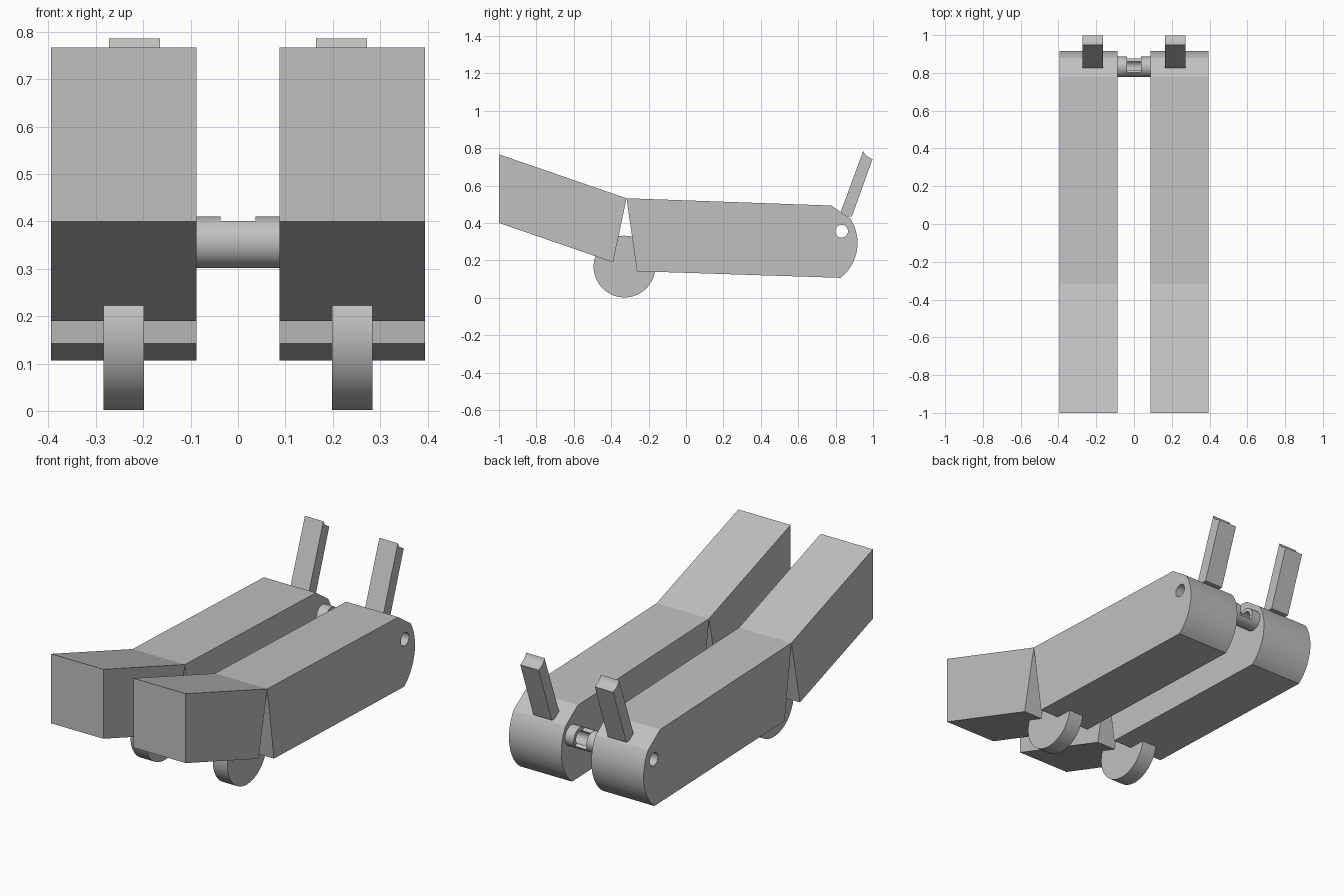
import bpy, bmesh
from math import sin, cos, radians, pi
from mathutils import Vector

cube = bpy.data.objects.get("Cube")
if cube:
    bpy.data.objects.remove(cube, do_unlink=True)

grey = bpy.data.materials.new("plain grey")
grey.use_nodes = True
COLOUR = (0.53, 0.53, 0.53, 1)
grey.diffuse_color = COLOUR
grey.node_tree.nodes["Principled BSDF"].inputs["Base Color"].default_value = COLOUR


def arc(cy, cz, r, start, end, steps):
    """Points of an arc in the side plane, angles in degrees."""
    angles = [radians(start + (end - start) * i / steps) for i in range(steps + 1)]
    return [(cy + r * cos(a), cz + r * sin(a)) for a in angles]


def circle(cy, cz, r, steps=48):
    return arc(cy, cz, r, 0, 360, steps)[:-1]


def extrude(name, profile, x0, x1):
    """Extrude a (y, z) side profile from x0 to x1."""
    bm = bmesh.new()
    face = bm.faces.new([bm.verts.new((x0, y, z)) for y, z in profile])
    moved = bmesh.ops.extrude_face_region(bm, geom=[face])["geom"]
    bmesh.ops.translate(bm, vec=Vector((x1 - x0, 0, 0)),
                        verts=[v for v in moved if isinstance(v, bmesh.types.BMVert)])
    bmesh.ops.recalc_face_normals(bm, faces=bm.faces[:])
    mesh = bpy.data.meshes.new(name)
    bm.to_mesh(mesh)
    bm.free()
    obj = bpy.data.objects.new(name, mesh)
    bpy.context.collection.objects.link(obj)
    mesh.materials.append(grey)
    return obj


def smooth(obj):
    bpy.ops.object.select_all(action='DESELECT')
    obj.select_set(True)
    bpy.context.view_layer.objects.active = obj
    bpy.ops.object.shade_smooth_by_angle(angle=radians(20))


def cut(obj, cutter):
    mod = obj.modifiers.new("cut", 'BOOLEAN')
    mod.operation = 'DIFFERENCE'
    mod.solver = 'EXACT'
    mod.object = cutter


INNER, OUTER = 0.088, 0.394
AXLE = (0.832, 0.356)

# Cutters: the axle bore and the half-pipe notch in the joining tube
bore = extrude("bore_cutter", circle(*AXLE, 0.034), -0.6, 0.6)
notch = extrude("notch_cutter", [(AXLE[0] + dy, AXLE[1] + dz) for dy, dz in
                                 [(-0.032, 0.042), (0.043, -0.031), (0.2, 0.1), (0.1, 0.2)]],
                -0.037, 0.037)
for cutter in (bore, notch):
    cutter.hide_render = True
    cutter.hide_viewport = True
    cutter.display_type = 'WIRE'

# Side profiles
front_profile = [(-1, 0.767), (-1, 0.4), (-0.39, 0.19), (-0.318, 0.532)]
rear_profile = [(-0.318, 0.532), (-0.262, 0.142)]
rear_profile += arc(0.678, 0.294, 0.239, -51.6, 32.4, 20) + [(0.778, 0.493)]
lever_profile = [(0.826, 0.456), (0.858, 0.434), (0.887, 0.434), (0.997, 0.741)]
lever_profile += arc(1.0, 0.8, 0.054, 250, 195, 8)

for side, sign in (("left", 1), ("right", -1)):
    # Sloping front and long rear beams with a wedge-shaped gap between them
    extrude(side + "_front_beam", front_profile, sign * INNER, sign * OUTER)
    rear = extrude(side + "_rear_beam", rear_profile, sign * INNER, sign * OUTER)
    cut(rear, bore)
    smooth(rear)
    # Wheel under the gap
    wheel = extrude(side + "_wheel", circle(-0.329, 0.167, 0.165, 64),
                    sign * 0.198, sign * 0.284)
    smooth(wheel)
    # Upright lever with a hollowed tip
    lever = extrude(side + "_lever", lever_profile, sign * 0.164, sign * 0.272)
    smooth(lever)

# Joining tube between the beams
tube = extrude("joining_tube", circle(*AXLE, 0.054), -INNER, INNER)
cut(tube, bore)
cut(tube, notch)
smooth(tube)
